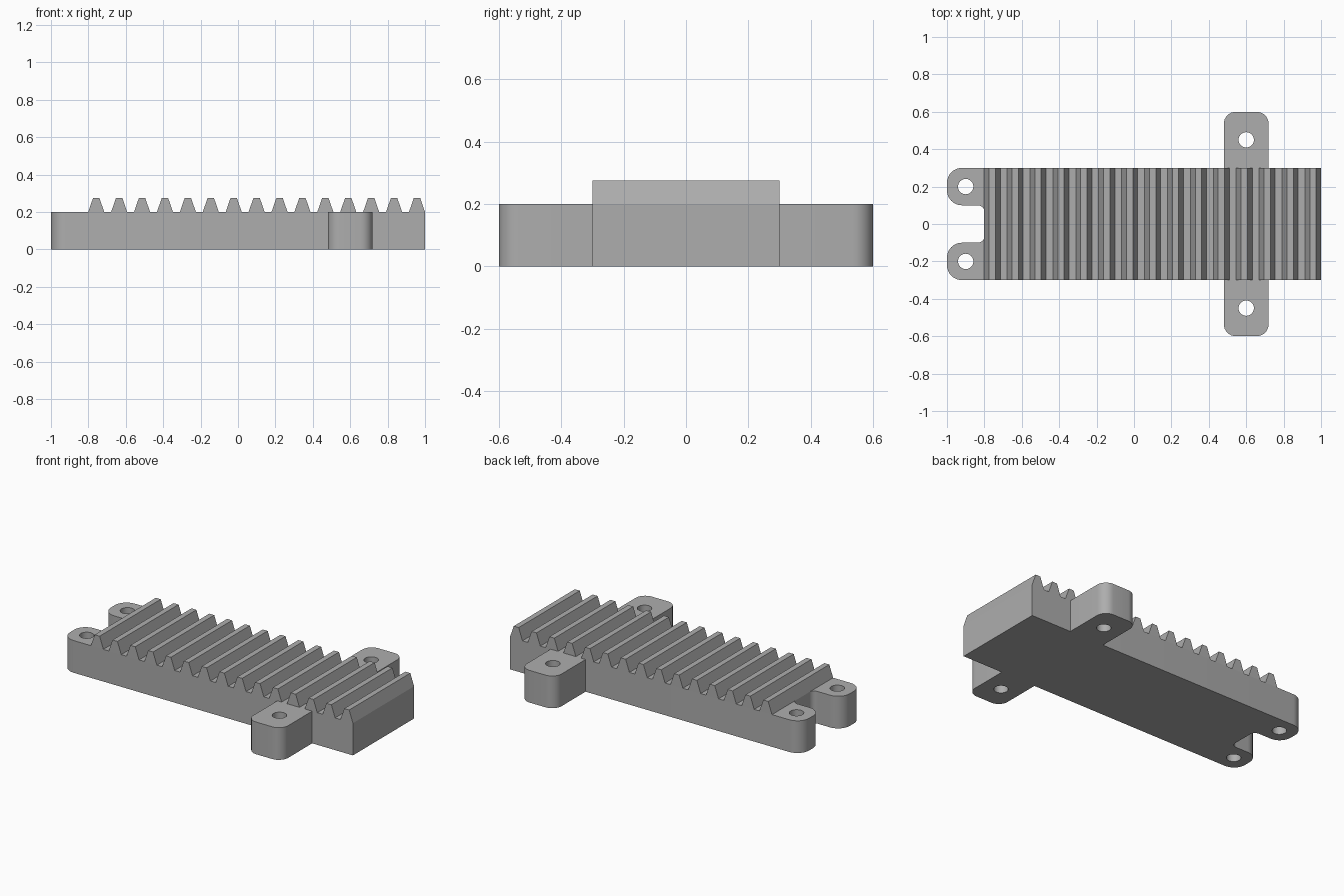
import bpy, bmesh, math
from mathutils import Vector

cube = bpy.data.objects.get("Cube")
if cube:
    bpy.data.objects.remove(cube, do_unlink=True)

BASE_H, TOP_H = 0.2, 0.275
HALF_W = 0.3
TEETH, PITCH, FIRST_X = 15, 0.1225, -0.758

grey = bpy.data.materials.new("plain grey")
grey.use_nodes = True
colour = (0.42, 0.42, 0.42, 1)
grey.diffuse_color = colour
grey.node_tree.nodes["Principled BSDF"].inputs["Base Color"].default_value = colour


def rounded(points, steps=8):
    """Outline from (x, y, radius) corners, each replaced by an arc."""
    out = []
    for i, (x, y, r) in enumerate(points):
        p = Vector((x, y))
        if r == 0:
            out.append(p)
            continue
        a = (Vector(points[i - 1][:2]) - p).normalized()
        b = (Vector(points[(i + 1) % len(points)][:2]) - p).normalized()
        centre = p + (a + b) * r
        for k in range(steps + 1):
            t = k / steps * math.pi / 2
            out.append(centre - b * r * math.cos(t) - a * r * math.sin(t))
    return out


def circle(x, y, r, n=32):
    return [Vector((x + r * math.cos(k * math.tau / n),
                    y + r * math.sin(k * math.tau / n))) for k in range(n)]


def finish(bm, name, smooth):
    bmesh.ops.recalc_face_normals(bm, faces=bm.faces)
    mesh = bpy.data.meshes.new(name)
    bm.to_mesh(mesh)
    bm.free()
    mesh.materials.append(grey)
    obj = bpy.data.objects.new(name, mesh)
    bpy.context.collection.objects.link(obj)
    if smooth:
        bpy.ops.object.select_all(action='DESELECT')
        obj.select_set(True)
        bpy.context.view_layer.objects.active = obj
        bpy.ops.object.shade_smooth_by_angle(angle=math.radians(30))
    return obj


# Base plate with two end ears and two side lugs, mirrored front to back
half = [(-0.8, 0.1, 0.035), (-1, 0.1, 0.08), (-1, HALF_W, 0.08),
        (0.48, HALF_W, 0), (0.48, 0.6, 0.065), (0.72, 0.6, 0.065),
        (0.72, HALF_W, 0), (1, HALF_W, 0)]
outline = rounded(half + [(x, -y, r) for x, y, r in reversed(half)])
loops = [outline]
for s in (1, -1):
    loops += [circle(-0.9, s * 0.2, 0.041), circle(0.6, s * 0.45, 0.041)]

bm = bmesh.new()
edges = []
for loop in loops:
    verts = [bm.verts.new((p.x, p.y, 0)) for p in loop]
    edges += [bm.edges.new((v, verts[i - 1])) for i, v in enumerate(verts)]
bmesh.ops.triangle_fill(bm, edges=edges, use_beauty=True)
top = bmesh.ops.extrude_face_region(bm, geom=bm.faces[:], use_keep_orig=True)
bmesh.ops.translate(bm, vec=(0, 0, BASE_H),
                    verts=[g for g in top["geom"] if isinstance(g, bmesh.types.BMVert)])
finish(bm, "mounting_base", True)

# Row of straight rack teeth
bm = bmesh.new()
for i in range(TEETH):
    x = FIRST_X + i * PITCH
    profile = [(-0.043, BASE_H), (-0.017, TOP_H), (0.017, TOP_H), (0.043, BASE_H)]
    face = bm.faces.new([bm.verts.new((x + dx, -HALF_W, z)) for dx, z in profile])
    side = bmesh.ops.extrude_face_region(bm, geom=[face], use_keep_orig=True)
    bmesh.ops.translate(bm, vec=(0, 2 * HALF_W, 0),
                        verts=[g for g in side["geom"] if isinstance(g, bmesh.types.BMVert)])
finish(bm, "rack_teeth", False)
